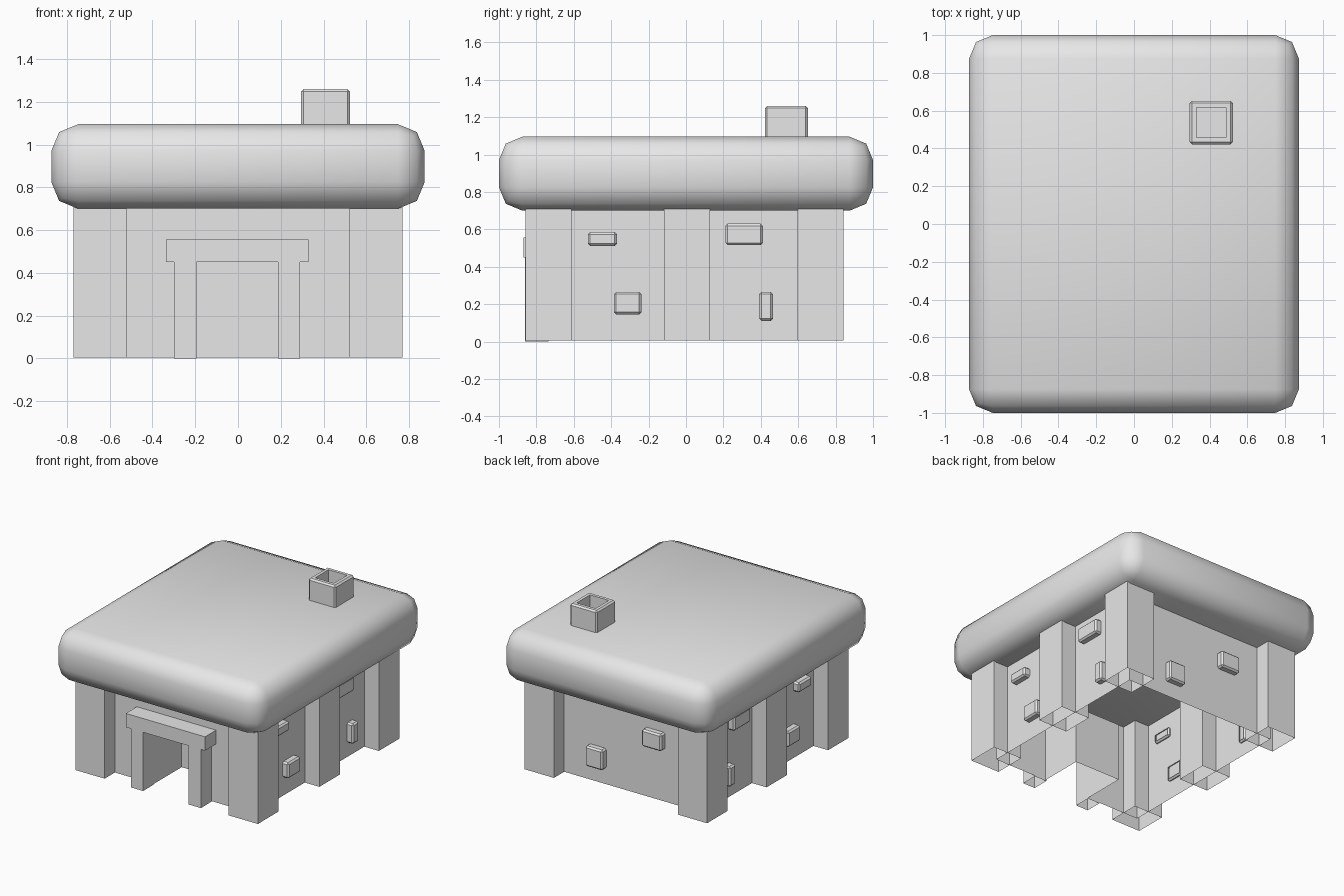
import bpy, bmesh
from mathutils import Vector

cube = bpy.data.objects.get("Cube")
if cube:
    bpy.data.objects.remove(cube, do_unlink=True)

stone = bpy.data.materials.new("pale_grey")
stone.use_nodes = True
stone.diffuse_color = (0.8, 0.8, 0.8, 1)
stone.node_tree.nodes["Principled BSDF"].inputs["Base Color"].default_value = (0.8, 0.8, 0.8, 1)


def finish(name, bm):
    mesh = bpy.data.meshes.new(name)
    bm.to_mesh(mesh)
    bm.free()
    mesh.materials.append(stone)
    obj = bpy.data.objects.new(name, mesh)
    bpy.context.collection.objects.link(obj)
    return obj


def box_mesh(low, high):
    low, high = Vector(low), Vector(high)
    bm = bmesh.new()
    bmesh.ops.create_cube(bm, size=1)
    bmesh.ops.scale(bm, vec=high - low, verts=bm.verts)
    bmesh.ops.translate(bm, vec=(low + high) / 2, verts=bm.verts)
    return bm


def facing(bm, direction):
    bm.normal_update()
    return max(bm.faces, key=lambda f: f.normal.dot(Vector(direction)) + 0.1 * f.calc_area())


def box(name, low, high, open_side=None, bevel=0, segments=1):
    bm = box_mesh(low, high)
    if bevel:
        bmesh.ops.bevel(bm, geom=bm.edges[:], offset=bevel, segments=segments,
                        profile=0.5, affect='EDGES')
    if open_side:
        bmesh.ops.delete(bm, geom=[facing(bm, open_side)], context='FACES')
    return finish(name, bm)


def strip(bm, path, z0, z1):
    # vertical sheet following a plan outline
    for (ax, ay), (bx, by) in zip(path, path[1:]):
        bm.faces.new([bm.verts.new(p) for p in
                      ((ax, ay, z0), (bx, by, z0), (bx, by, z1), (ax, ay, z1))])


WX, FRONT, BACK = 0.645, -0.735, 0.72
BASE, EAVES, HEAD = 0.005, 0.72, 0.45
DOOR, RECESS = 0.195, -0.40
DOWN = (0, 0, -1)

# Thin wall shell with a recessed doorway
bm = bmesh.new()
corners = [(WX, FRONT), (WX, BACK), (-WX, BACK), (-WX, FRONT)]
recess = [(-DOOR, FRONT), (-DOOR, RECESS), (DOOR, RECESS), (DOOR, FRONT)]
strip(bm, corners + recess + corners[:1], BASE, HEAD)
strip(bm, corners + corners[:1], HEAD, EAVES)
bm.faces.new([bm.verts.new((x, y, HEAD)) for x, y in recess])
bmesh.ops.remove_doubles(bm, verts=bm.verts, dist=0.0001)
finish("walls", bm)

# Square pillars at the corners and halfway along each side
H = 0.123
for side, sx in (("left", 1), ("right", -1)):
    for place, y in (("front", FRONT), ("middle", 0.005), ("back", BACK)):
        x = sx * WX
        box(f"{place}_{side}_pillar", (x - H, y - H, BASE), (x + H, y + H, EAVES), DOWN)

    # Door jambs
    x = sx * 0.243 - 0.004
    box(f"{side}_door_jamb", (x - 0.052, -0.862, 0), (x + 0.052, FRONT, HEAD), DOWN)

    # Raised stones on the side walls: centre y, centre z, half width, half height
    for i, (y, z, w, h) in enumerate(((-0.447, 0.548, 0.078, 0.037),
                                      (-0.312, 0.205, 0.074, 0.06),
                                      (0.311, 0.573, 0.1, 0.057),
                                      (0.428, 0.188, 0.037, 0.077))):
        x0, x1 = sorted((sx * (WX - 0.02), sx * (WX + 0.05)))
        box(f"{side}_wall_stone_{i + 1}", (x0, y - w, z - h), (x1, y + w, z + h),
            (-sx, 0, 0), 0.012)

# Raised stones on the back wall
for i, (x, z, w, h) in enumerate(((0.24, 0.2, 0.073, 0.077), (-0.245, 0.465, 0.083, 0.065))):
    box(f"back_wall_stone_{i + 1}", (x - w, BACK - 0.02, z - h), (x + w, BACK + 0.05, z + h),
        (0, -1, 0), 0.012)

# Door lintel
box("door_lintel", (-0.337, -0.868, HEAD), (0.33, FRONT, 0.555))

# Soft rounded roof slab
roof = box("roof", (-0.873, -1, 0.7), (0.873, 1, 1.095), bevel=0.125, segments=2)
roof.data.shade_smooth()

# Hollow chimney
bm = box_mesh((0.295, 0.422, 0.95), (0.523, 0.652, 1.26))
bmesh.ops.bevel(bm, geom=bm.edges[:], offset=0.012, segments=1, affect='EDGES')
top = facing(bm, (0, 0, 1))
bmesh.ops.inset_region(bm, faces=[top], thickness=0.033)
pit = bmesh.ops.extrude_discrete_faces(bm, faces=[top])["faces"][0]
bmesh.ops.translate(bm, vec=(0, 0, -0.15), verts=pit.verts)
finish("chimney", bm)
